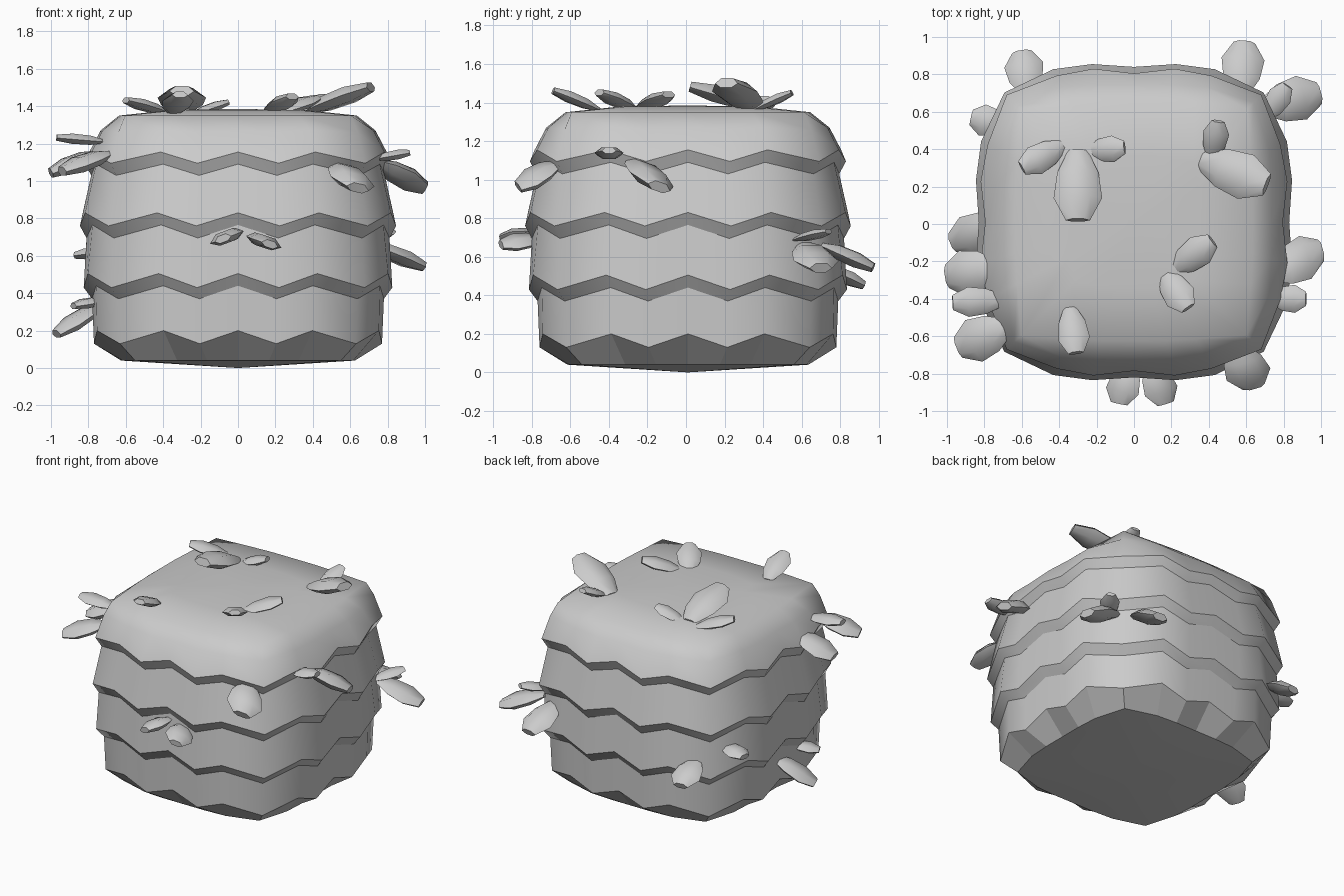
import bpy, bmesh, math
from mathutils import Vector, Matrix

if "Cube" in bpy.data.objects:
    bpy.data.objects.remove(bpy.data.objects["Cube"])


def footprint(corner):
    # One quadrant of a 24-sided rounded square, turned four times
    quad = [(1, 0), (1, .265), (.985, .52), (corner, corner), (.52, .985), (.265, 1)]
    pts = []
    for k in range(4):
        for x, y in quad:
            pts.append(((x, y), (-y, x), (-x, -y), (y, -x))[k])
    return pts


def finish(bm, name):
    bmesh.ops.recalc_face_normals(bm, faces=bm.faces)
    for f in bm.faces:
        f.smooth = True
    me = bpy.data.meshes.new(name)
    bm.to_mesh(me)
    bm.free()
    ob = bpy.data.objects.new(name, me)
    bpy.context.collection.objects.link(ob)
    return ob


# Shaggy block body: (r peak, r trough, z peak, z trough, corner, sharp)
RINGS = [
    (.35, .35, 1.38, 1.38, .9, False),
    (.635, .635, 1.35, 1.35, .95, False),
    (.735, .735, 1.27, 1.26, .87, False),
    (.795, .82, 1.155, 1.095, .83, True),
    (.77, .785, 1.09, 1.03, .83, True),
    (.83, .845, .83, .76, .82, True),
    (.79, .81, .765, .695, .82, True),
    (.815, .825, .505, .43, .82, True),
    (.77, .78, .44, .37, .82, True),
    (.765, .77, .20, .13, .82, True),
    (.625, .625, .04, .04, .88, True),
]
bm = bmesh.new()
rings = []
for rp, rt, zp, zt, corner, sharp in RINGS:
    ring = []
    for i, (x, y) in enumerate(footprint(corner)):
        r, z = (rt, zt) if i % 2 else (rp, zp)
        ring.append(bm.verts.new((x * r, y * r + .01, z)))
    rings.append(ring)
top = bm.verts.new((0, .01, 1.385))
base = bm.verts.new((0, .01, 0))
for i in range(24):
    j = (i + 1) % 24
    bm.faces.new((top, rings[0][i], rings[0][j]))
    bm.faces.new((base, rings[-1][j], rings[-1][i]))
    for a, b in zip(rings, rings[1:]):
        bm.faces.new((a[i], b[i], b[j], a[j]))
for ring, spec in zip(rings, RINGS):
    if spec[5]:
        for i in range(24):
            bm.edges.get((ring[i], ring[(i + 1) % 24])).smooth = False
# Flat facets on the bottom bevel
for i in range(24):
    bm.edges.get((rings[-1][i], rings[-2][i])).smooth = False
finish(bm, "layered_body")


def leaf(name, root, tip, width, roll=0):
    # Chunky flattened leaf: hexagonal sections with a blunt cut tip
    root, tip = Vector(root), Vector(tip)
    d = (tip - root).normalized()
    side = d.cross(Vector((0, 0, 1))).normalized()
    side = Matrix.Rotation(-roll, 3, d) @ side if side.cross(d).z < 0 else Matrix.Rotation(
        math.copysign(roll, roll), 3, d) @ side
    if roll and (side.z > 0) != (roll > 0):
        side.z = -side.z
    up = side.cross(d).normalized()
    bm = bmesh.new()
    loops = []
    for t, w, h in ((-.1, .4, .3), (.25, .85, .9), (.65, 1, 1), (1, .5, .6)):
        c = root.lerp(tip, t)
        sec = ((1, 0), (.5, 1), (-.5, 1), (-1, 0), (-.5, -.8), (.5, -.8))
        loops.append([bm.verts.new(c + side * (u * w * width / 2) + up * (v * h * width * .19))
                      for u, v in sec])
    for a, b in zip(loops, loops[1:]):
        for i in range(6):
            j = (i + 1) % 6
            bm.faces.new((a[i], b[i], b[j], a[j]))
    bm.faces.new(loops[0])
    bm.faces.new(loops[-1])
    bmesh.ops.recalc_face_normals(bm, faces=bm.faces)
    for e in bm.edges:
        e.smooth = e.calc_face_angle(0) < math.radians(50)
    finish(bm, name)


# Leaves on the top
TOP = [
    ((-.40, .41, 1.37), (-.60, .30, 1.43), .16),
    ((-.23, .39, 1.36), (-.05, .41, 1.42), .14),
    ((-.30, .36, 1.38), (-.30, .02, 1.48), .26),
    ((.39, .33, 1.38), (.71, .21, 1.50), .25),
    ((.42, .37, 1.37), (.45, .55, 1.45), .14),
    ((.23, -.23, 1.37), (.42, -.09, 1.44), .17),
    ((.17, -.28, 1.37), (.29, -.45, 1.45), .17),
    ((-.34, -.47, 1.37), (-.31, -.69, 1.46), .17),
]
# Leaves around the sides
SIDE = [
    ((-.73, -.41, 1.21), (-.97, -.42, 1.23), .16),
    ((-.76, -.24, 1.14), (-1.0, -.28, 1.04), .25),
    ((-.70, -.56, 1.14), (-.94, -.66, 1.05), .24),
    ((-.74, .00, .33), (-.97, -.10, .18), .22),
    ((-.72, -.20, .36), (-.88, -.28, .33), .15),
    ((-.70, .53, .62), (-.87, .57, .60), .17),
    ((-.57, .72, .54), (-.60, .92, .45), .21),
    ((.57, .72, .65), (.59, .97, .54), .23),
    ((.72, .63, .65), (.99, .70, .54), .24),
    ((.71, .58, .69), (.82, .74, .73), .13),
    ((.76, -.25, 1.08), (1.0, -.14, .96), .25, .35),
    ((.75, -.40, 1.12), (.92, -.40, 1.15), .15),
    ((.56, -.68, 1.07), (.64, -.87, .96), .25, .25),
    ((-.03, -.77, .71), (-.08, -.96, .69), .19, -.35),
    ((.10, -.77, .69), (.17, -.96, .66), .19, .3),
]
for i, args in enumerate(TOP):
    leaf(f"top_leaf_{i + 1}", *args)
for i, args in enumerate(SIDE):
    leaf(f"side_leaf_{i + 1}", *args)
